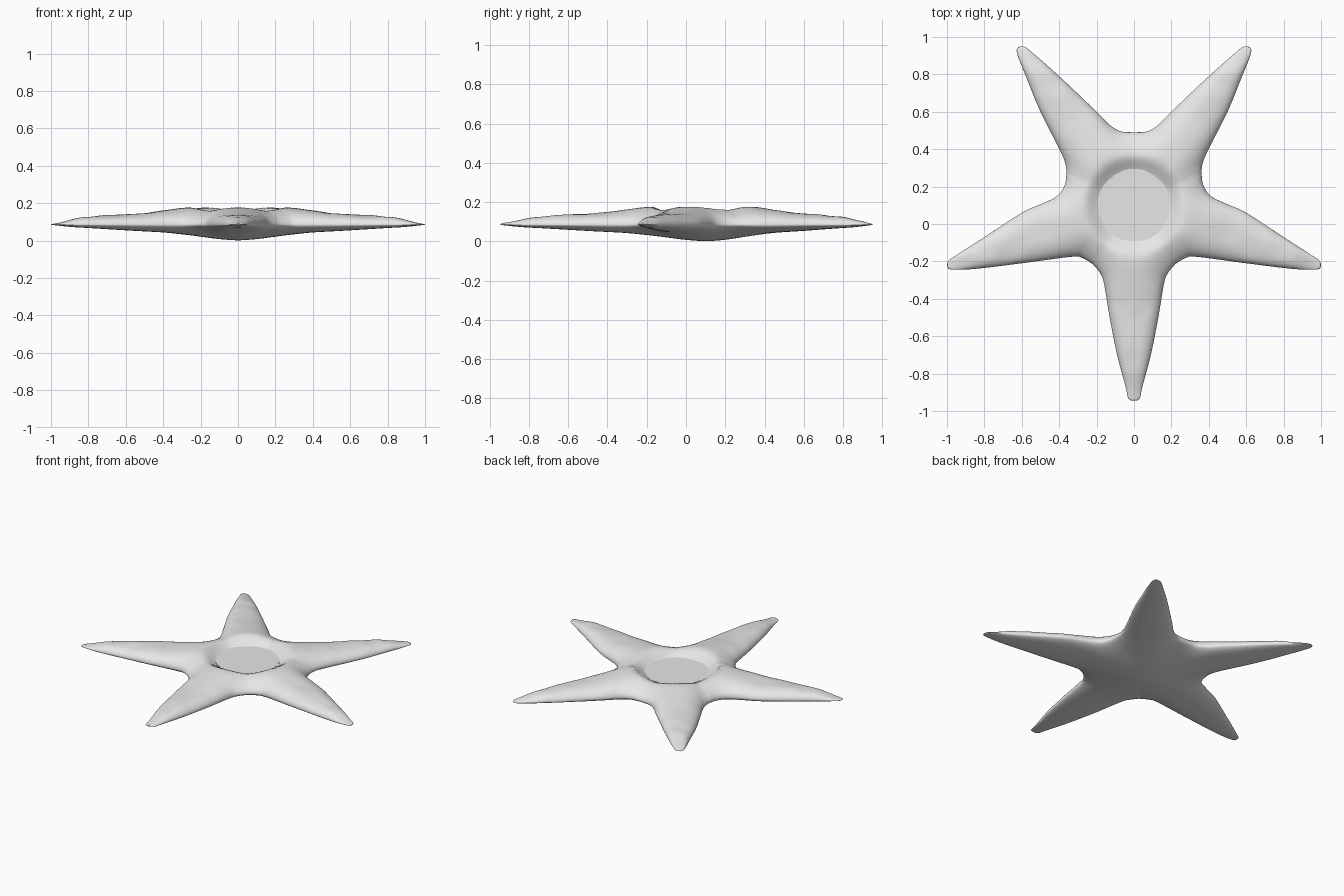
import bpy, bmesh, math
from mathutils import Vector, noise

if "Cube" in bpy.data.objects:
    bpy.data.objects.remove(bpy.data.objects["Cube"])

CENTRE = Vector((0, 0.1))
MID = 0.085          # height of the thin outer edge
ROWS, COLS = 48, 30

# Right-hand outline, one run per half arm, each listed from valley to tip
HALF_ARMS = [
    [(0, .49), (.07, .495), (.13, .53), (.2, .6), (.4, .79), (.56, .93), (.595, .95), (.62, .945)],
    [(.36, .28), (.38, .36), (.5, .6), (.57, .77), (.625, .91), (.62, .945)],
    [(.36, .28), (.37, .21), (.41, .15), (.5, .105), (.6, .06), (.8, -.07), (.97, -.18), (.995, -.2), (1, -.225)],
    [(.22, -.215), (.27, -.185), (.33, -.175), (.6, -.21), (.85, -.24), (.98, -.243), (1, -.225)],
    [(.22, -.215), (.18, -.265), (.16, -.32), (.13, -.5), (.09, -.7), (.045, -.87), (.03, -.935), (0, -.945)],
]
# Height above / below the edge by distance from the centre
TOP = [(0, .092), (.3, .092), (.4, .077), (.55, .06), (.75, .048), (.87, .04), (.97, .02), (1.05, 0)]
UNDER = [(0, .085), (.1, .078), (.25, .058), (.4, .042), (.6, .032), (.8, .02), (.95, .012), (1.05, 0)]


def lookup(table, x):
    for (x0, y0), (x1, y1) in zip(table, table[1:]):
        if x <= x1:
            return y0 + (y1 - y0) * (x - x0) / (x1 - x0)
    return table[-1][1]


def smooth_lookup(table, x):
    return sum(lookup(table, max(0, x + d)) for d in (-.04, -.02, 0, .02, .04)) / 5


def smoothstep(a, b, x):
    t = min(1, max(0, (x - a) / (b - a)))
    return t * t * (3 - 2 * t)


def spline(points, count):
    """Evenly spaced samples of a smooth curve through the points."""
    p = [Vector(q) for q in points]
    p = [p[0] * 2 - p[1]] + p + [p[-1] * 2 - p[-2]]
    dense = []
    for a, b, c, d in zip(p, p[1:], p[2:], p[3:]):
        for i in range(20):
            t = i / 20
            dense.append(.5 * (2 * b + (c - a) * t + (2 * a - 5 * b + 4 * c - d) * t * t
                               + (3 * b - a - 3 * c + d) * t ** 3))
    dense.append(p[-2])
    lengths = [0]
    for a, b in zip(dense, dense[1:]):
        lengths.append(lengths[-1] + (b - a).length)
    xs = [(l, q.x) for l, q in zip(lengths, dense)]
    ys = [(l, q.y) for l, q in zip(lengths, dense)]
    steps = [lengths[-1] * i / count for i in range(count + 1)]
    return [Vector((lookup(xs, s), lookup(ys, s))) for s in steps]


def skin_height(pos, u, s, side):
    """Rounded section across the arm, with a dished middle on top."""
    r = (pos - CENTRE).length
    power = 2.1 + .9 * (1 - s)
    section = math.sqrt(max(0, 1 - u ** power))
    if s >= 1:
        section = 0
    if side < 0:
        return MID - smooth_lookup(UNDER, r) * section
    bumps = .006 * noise.noise(Vector((pos.x * 9, pos.y * 9, 3))) * smoothstep(.3, .6, r)
    z = MID + (smooth_lookup(TOP, r) + bumps) * section
    return z - .055 * (1 - smoothstep(.16, .28, r))


def finish(bm, name, material):
    mesh = bpy.data.meshes.new(name)
    bm.to_mesh(mesh)
    bm.free()
    mesh.materials.append(material)
    obj = bpy.data.objects.new(name, mesh)
    bpy.context.collection.objects.link(obj)
    bpy.ops.object.select_all(action='DESELECT')
    obj.select_set(True)
    bpy.context.view_layer.objects.active = obj
    bpy.ops.object.shade_smooth_by_angle(angle=math.radians(50))


grey = bpy.data.materials.new("plain grey")
grey.diffuse_color = (.8, .8, .8, 1)
grey.use_nodes = True
grey.node_tree.nodes["Principled BSDF"].inputs["Base Color"].default_value = grey.diffuse_color

# Starfish body: every half arm is a grid from its axis to its outline
bm = bmesh.new()
for run in HALF_ARMS:
    edge = spline(run, ROWS)
    tip = edge[-1]
    for mirror in (1, -1):
        for side in (1, -1):
            grid = []
            for i, rim in enumerate(edge):
                s = i / ROWS
                axis = CENTRE.lerp(tip, 1 - (1 - s) ** 1.4)
                row = []
                for j in range(COLS + 1):
                    u = math.sin(j / COLS * math.pi / 2)
                    q = axis.lerp(rim, u)
                    row.append(bm.verts.new((q.x * mirror, q.y, skin_height(q, u, s, side))))
                grid.append(row)
            for a, b in zip(grid, grid[1:]):
                for j in range(COLS):
                    bm.faces.new((a[j], a[j + 1], b[j + 1], b[j]))
bmesh.ops.remove_doubles(bm, verts=bm.verts, dist=.0004)
bmesh.ops.recalc_face_normals(bm, faces=bm.faces)
finish(bm, "starfish_body", grey)

# Flat round plate resting in the dished middle
bm = bmesh.new()
bmesh.ops.create_cone(bm, cap_ends=True, segments=64, radius1=.195, radius2=.195, depth=.008)
bmesh.ops.translate(bm, verts=bm.verts, vec=(0, .1, .128))
finish(bm, "centre_disc", grey)
